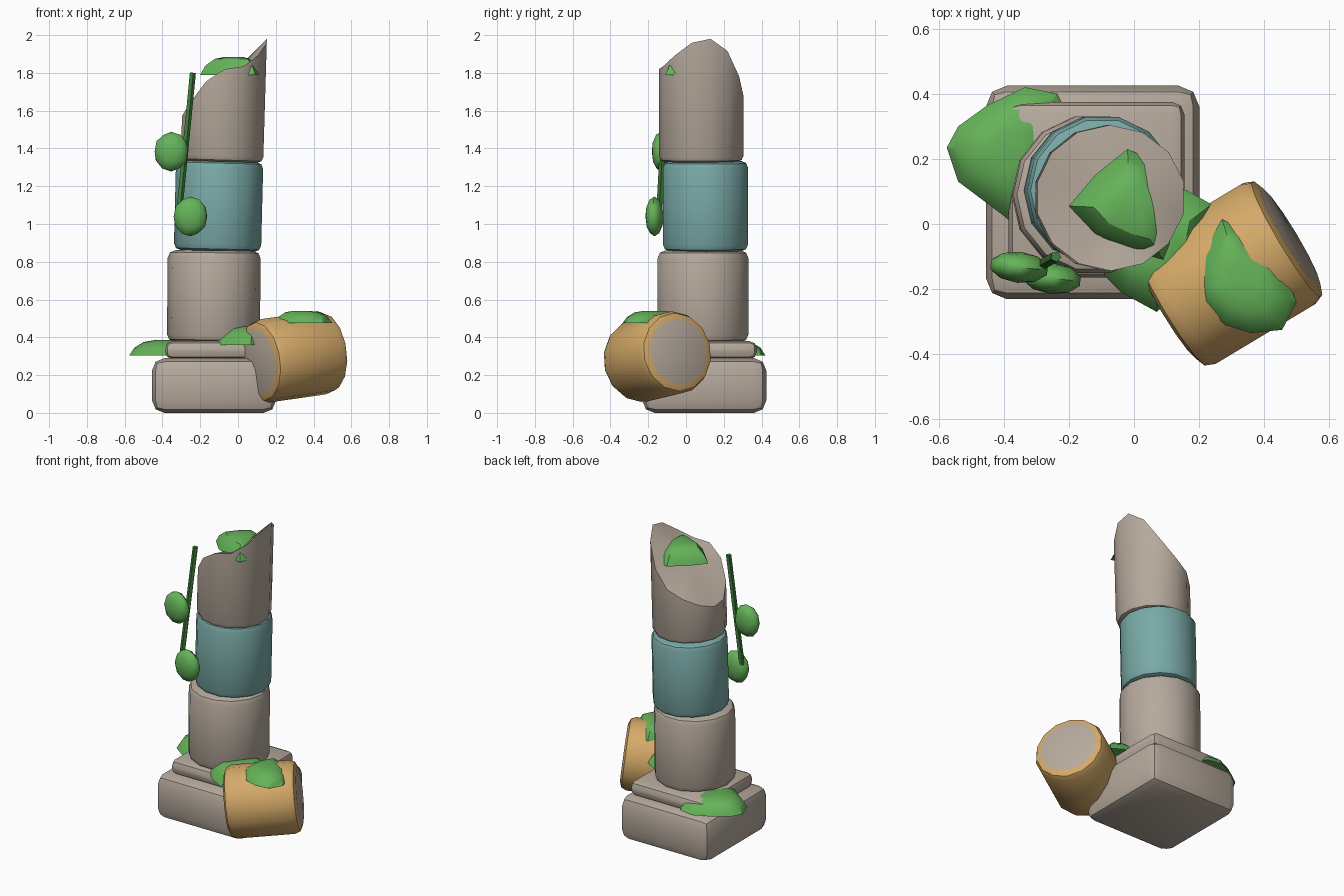
import bpy, bmesh, math
from mathutils import Vector, Matrix

if "Cube" in bpy.data.objects:
    bpy.data.objects.remove(bpy.data.objects["Cube"])

SIDES = 14


def material(name, rgb):
    m = bpy.data.materials.new(name)
    m.diffuse_color = (*rgb, 1)
    m.use_nodes = True
    m.node_tree.nodes["Principled BSDF"].inputs["Base Color"].default_value = m.diffuse_color
    return m


stone = material("stone", (0.47, 0.40, 0.335))
teal = material("teal_stone", (0.19, 0.40, 0.385))
ochre = material("ochre_paint", (0.66, 0.40, 0.14))
moss_green = material("moss_green", (0.13, 0.45, 0.10))
vine_green = material("vine_green", (0.05, 0.21, 0.045))


def finish(name, bm, mats, matrix=None, angle=40):
    bmesh.ops.recalc_face_normals(bm, faces=bm.faces)
    me = bpy.data.meshes.new(name)
    bm.to_mesh(me)
    bm.free()
    ob = bpy.data.objects.new(name, me)
    bpy.context.collection.objects.link(ob)
    for m in mats:
        me.materials.append(m)
    if matrix is not None:
        ob.matrix_world = matrix
    bpy.ops.object.select_all(action='DESELECT')
    bpy.context.view_layer.objects.active = ob
    ob.select_set(True)
    bpy.ops.object.shade_smooth_by_angle(angle=math.radians(angle))
    return ob


def block(name, x, y, z0, z1, half, bevel):
    bm = bmesh.new()
    bmesh.ops.create_cube(bm, size=1)
    for v in bm.verts:
        v.co = Vector((v.co.x * 2 * half, v.co.y * 2 * half, v.co.z * (z1 - z0)))
    bmesh.ops.bevel(bm, geom=bm.edges[:], offset=bevel, segments=2, profile=0.5, affect='EDGES')
    finish(name, bm, [stone], Matrix.Translation((x, y, (z0 + z1) / 2)))


def drum(name, matrix, radius, length, bevel, mats, rim=None):
    """Bevelled cylinder; mats = side, cap. rim(angle) gives a broken top height."""
    bm = bmesh.new()
    bmesh.ops.create_cone(bm, cap_ends=True, segments=SIDES, radius1=radius,
                          radius2=radius, depth=length)
    loops = [e for e in bm.edges if abs(e.verts[0].co.z - e.verts[1].co.z) < 1e-5
             and (rim is None or e.verts[0].co.z < 0)]
    bmesh.ops.bevel(bm, geom=loops, offset=bevel, segments=2, profile=0.5, affect='EDGES')
    caps = [f for f in bm.faces if len(f.verts) == SIDES]
    if len(mats) > 1:
        for f in caps:
            f.material_index = 1
    if rim:
        top = max(caps, key=lambda f: f.calc_center_median().z)
        for v in top.verts:
            v.co.z = rim(math.degrees(math.atan2(v.co.y, v.co.x)) % 360) - 1.665
        centre = bmesh.ops.poke(bm, faces=[top])["verts"][0]
        centre.co.z = 1.76 - 1.665
    finish(name, bm, mats, matrix)


def moss(name, outline, z0, z1):
    """Flat-bottomed cushion lofted from an outline."""
    bm = bmesh.new()
    n = len(outline)
    cx = sum(p[0] for p in outline) / n
    cy = sum(p[1] for p in outline) / n
    rings = []
    for scale, t in ((1, 0), (0.86, 0.5), (0.6, 0.88), (0.3, 1)):
        rings.append([bm.verts.new((cx + (x - cx) * scale, cy + (y - cy) * scale,
                                    z0 + (z1 - z0) * t)) for x, y in outline])
    for a, b in zip(rings, rings[1:]):
        for i in range(n):
            j = (i + 1) % n
            bm.faces.new((a[i], a[j], b[j], b[i]))
    bm.faces.new(rings[0])
    bm.faces.new(rings[-1])
    finish(name, bm, [moss_green], angle=30)


def along(centre, axis):
    q = Vector(axis).to_track_quat('Z', 'Y')
    return Matrix.Translation(centre) @ q.to_matrix().to_4x4()


def broken_rim(deg):
    h = (2.0, 1.97, 1.80, 1.68, 1.62, 1.57, 1.54, 1.60, 1.74, 1.82, 1.84, 1.92)
    i = int(deg // 30) % 12
    t = (deg % 30) / 30
    return h[i] * (1 - t) + h[(i + 1) % 12] * t


# plinth
block("base_block", -0.127, 0.097, 0, 0.29, 0.328, 0.065)
block("upper_plinth", -0.115, 0.105, 0.285, 0.38, 0.27, 0.038)

# standing column drums
drum("lower_drum", along((-0.128, 0.09, 0.617), (0.01, 0, 1)), 0.246, 0.485, 0.04, [stone])
drum("painted_drum", along((-0.103, 0.103, 1.095), (0.025, 0, 1)), 0.231, 0.475, 0.035, [teal])
tilt = Matrix.Translation((-0.075, 0.08, 1.665)) @ Matrix.Rotation(0.03, 4, 'Y')
drum("broken_top_drum", tilt, 0.224, 0.67, 0.03, [stone], broken_rim)

# fallen drum leaning on the plinth
drum("fallen_drum", along((0.293, -0.152, 0.297), (0.85, 0.51, 0.12)), 0.222, 0.44, 0.045,
     [ochre, stone])

# moss cushions
moss("top_moss", [(-0.2, 0.055), (-0.12, -0.03), (0, -0.085), (0.09, -0.11), (0.11, -0.06),
                  (0.11, 0.08), (0.05, 0.2), (-0.02, 0.23), (-0.12, 0.15)], 1.79, 1.885)
moss("plinth_moss_back", [(-0.575, 0.235), (-0.54, 0.13), (-0.46, 0.07), (-0.38, 0.01),
                          (-0.3, 0.08), (-0.21, 0.2), (-0.22, 0.37), (-0.235, 0.4),
                          (-0.335, 0.42), (-0.45, 0.365), (-0.54, 0.3)], 0.305, 0.385)
moss("plinth_moss_front", [(-0.13, -0.12), (-0.04, -0.21), (0.07, -0.27), (0.15, -0.2),
                           (0.21, -0.08), (0.238, 0.06), (0.16, 0.105), (0.05, 0.11),
                           (-0.06, 0.0)], 0.36, 0.457)
moss("fallen_drum_moss", [(0.27, 0.015), (0.21, -0.09), (0.195, -0.2), (0.21, -0.245),
                          (0.28, -0.31), (0.36, -0.335), (0.455, -0.325), (0.5, -0.24),
                          (0.45, -0.12), (0.38, -0.07), (0.32, -0.01)], 0.475, 0.54)

# vine stem
p, q = Vector((-0.31, -0.14, 1.08)), Vector((-0.24, -0.1, 1.8))
bm = bmesh.new()
bmesh.ops.create_cone(bm, cap_ends=True, segments=5, radius1=0.017, radius2=0.017,
                      depth=(q - p).length)
finish("vine_stem", bm, [vine_green], along((p + q) / 2, q - p))

# vine leaves
for name, c, turn in (("upper_leaf", (-0.353, -0.133, 1.383), -0.1),
                      ("lower_leaf", (-0.252, -0.167, 1.04), -0.1)):
    bm = bmesh.new()
    bmesh.ops.create_icosphere(bm, subdivisions=2, radius=1)
    m = Matrix.Translation(c) @ Matrix.Rotation(turn, 4, 'Z') @ Matrix.Diagonal((0.092, 0.048, 0.105, 1))
    bm.transform(m)
    finish(name, bm, [moss_green])
